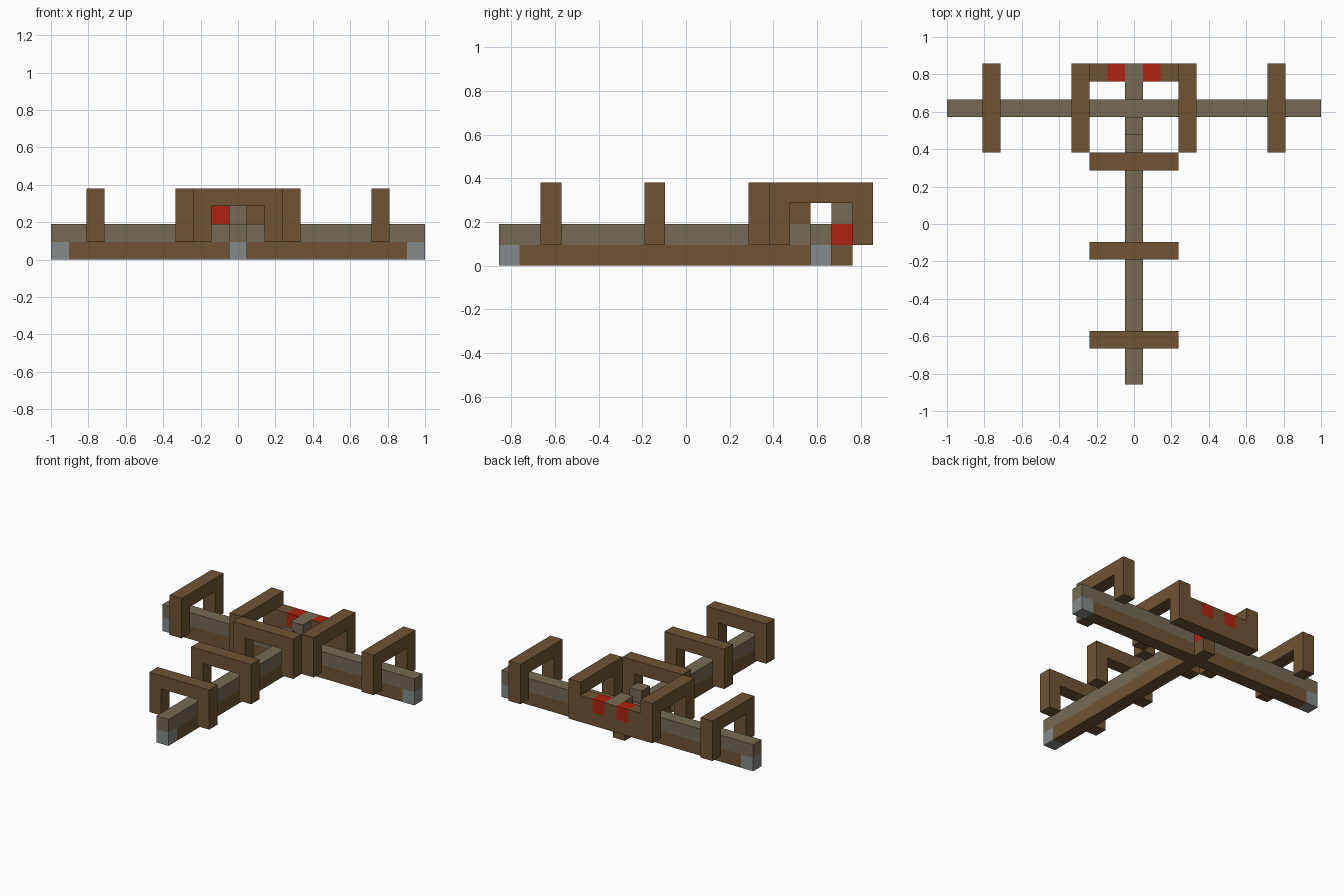
import bpy, bmesh
from mathutils import Matrix, Vector

if "Cube" in bpy.data.objects:
    bpy.data.objects.remove(bpy.data.objects["Cube"], do_unlink=True)

U = 2 / 21          # one block
BACK = 17           # last block row along y


def material(name, rgb):
    m = bpy.data.materials.new(name)
    m.use_nodes = True
    lin = [((c / 255 + 0.055) / 1.055) ** 2.4 for c in rgb] + [1]
    m.diffuse_color = lin
    m.node_tree.nodes["Principled BSDF"].inputs["Base Color"].default_value = lin
    return m


BROWN = material("brown_wood", (110, 84, 53))
OLIVE = material("weathered_wood", (118, 106, 86))
GREY = material("grey_metal", (134, 138, 138))
RED = material("red_paint", (175, 34, 18))


def finish(name, bm, mats):
    bmesh.ops.recalc_face_normals(bm, faces=bm.faces)
    me = bpy.data.meshes.new(name)
    bm.to_mesh(me)
    bm.free()
    for m in mats:
        me.materials.append(m)
    ob = bpy.data.objects.new(name, me)
    bpy.context.collection.objects.link(ob)
    return ob


def blocks(name, mat, x, y, z):
    """Box spanning inclusive block ranges; x is counted from the centre."""
    lo = Vector((x[0] - 0.5, y[0] - 9, z[0])) * U
    hi = Vector((x[1] + 0.5, y[1] - 8, z[1] + 1)) * U
    bm = bmesh.new()
    bmesh.ops.create_cube(bm, size=1, matrix=Matrix.Translation((lo + hi) / 2)
                          @ Matrix.Diagonal((*(hi - lo), 1)))
    return finish(name, bm, [mat])


def paint(ob, mat, rule):
    ob.data.materials.append(mat)
    for f in ob.data.polygons:
        if rule(f.normal):
            f.material_index = len(ob.data.materials) - 1


def arch(name, centre, along_y):
    """Five-block-wide, three-block-high arch, one block thick."""
    profile = [(-2.5, 1), (-1.5, 1), (-1.5, 3), (1.5, 3),
               (1.5, 1), (2.5, 1), (2.5, 4), (-2.5, 4)]
    bm = bmesh.new()
    cx, cy = centre[0], centre[1] - 8.5
    if along_y:
        pts = [(cx - 0.5, cy + a, h) for a, h in profile]
        depth = Vector((U, 0, 0))
    else:
        pts = [(cx + a, cy - 0.5, h) for a, h in profile]
        depth = Vector((0, U, 0))
    face = bm.faces.new([bm.verts.new(Vector(p) * U) for p in pts])
    ext = bmesh.ops.extrude_face_region(bm, geom=[face])["geom"]
    bmesh.ops.translate(bm, vec=depth,
                        verts=[v for v in ext if isinstance(v, bmesh.types.BMVert)])
    return finish(name, bm, [BROWN])


# Long beam with its metal front tip
blocks("long_beam_tip", GREY, (0, 0), (0, 0), (0, 0))
blocks("long_beam_base", BROWN, (0, 0), (1, 14), (0, 0))
blocks("long_beam_top", OLIVE, (0, 0), (0, 14), (1, 1))

# Cross beam with metal tips
blocks("cross_beam_base", BROWN, (-9, 9), (15, 15), (0, 0))
blocks("cross_beam_top", OLIVE, (-10, 10), (15, 15), (1, 1))
for side, s in (("left", 1), ("right", -1)):
    blocks(side + "_beam_tip", GREY, (10 * s, 10 * s), (15, 15), (0, 0))

# Stub behind the crossing
blocks("rear_stub_base", BROWN, (0, 0), (16, 16), (0, 0))
blocks("rear_stub_band", RED, (0, 0), (16, 16), (1, 1))
blocks("rear_stub_cap", OLIVE, (0, 0), (16, 16), (2, 2))
block = blocks("front_sight_block", OLIVE, (0, 0), (14, 14), (2, 2))
paint(block, BROWN, lambda n: abs(n.x) > 0.5)

# Arches over the long beam
for name, y in (("front_arch", 2), ("middle_arch", 7), ("rear_arch", 12)):
    arch(name, (0, y), False)

# Arches over the cross beam
for side, s in (("left", 1), ("right", -1)):
    arch(side + "_inner_arch", (3 * s, 15), True)
    arch(side + "_outer_arch", (8 * s, 15), True)

# Back wall with two red blocks
blocks("back_wall_base", BROWN, (-2, 2), (BACK, BACK), (1, 1))
for side, s in (("left", 1), ("right", -1)):
    blocks(side + "_wall_end", BROWN, (2 * s, 2 * s), (BACK, BACK), (2, 2))
    lamp = blocks(side + "_red_block", RED, (s, s), (BACK, BACK), (2, 2))
    if s > 0:
        paint(lamp, BROWN, lambda n: n.y < -0.5)
middle = blocks("wall_middle", BROWN, (0, 0), (BACK, BACK), (2, 2))
paint(middle, OLIVE, lambda n: n.z > 0.5)
